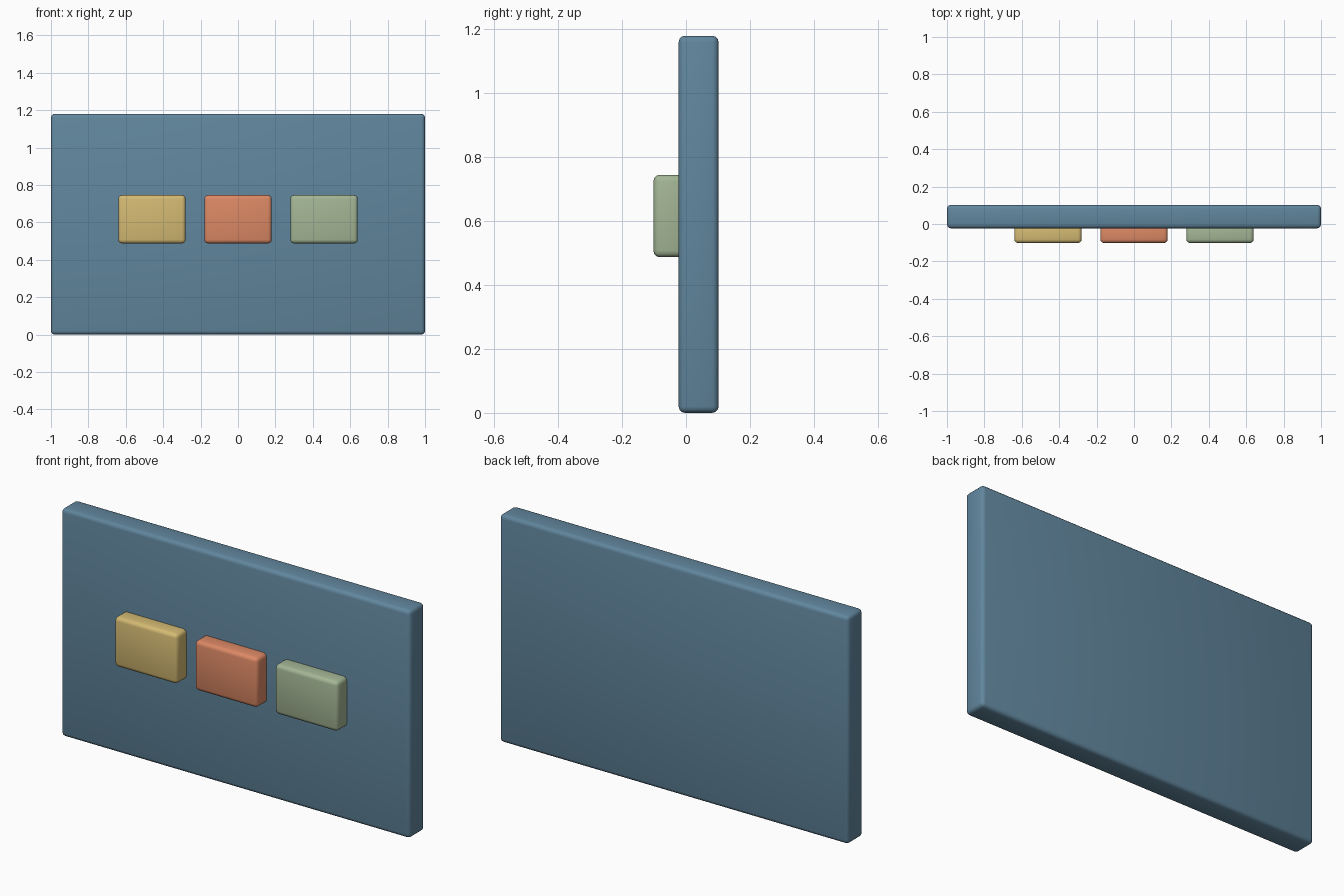
import bpy

if "Cube" in bpy.data.objects:
    bpy.data.objects.remove(bpy.data.objects["Cube"])


def material(name, color):
    mat = bpy.data.materials.new(name)
    mat.diffuse_color = (*color, 1)
    mat.use_nodes = True
    mat.node_tree.nodes["Principled BSDF"].inputs["Base Color"].default_value = mat.diffuse_color
    return mat


def rounded_box(name, low, high, bevel, mat):
    center = [(a + b) / 2 for a, b in zip(low, high)]
    bpy.ops.mesh.primitive_cube_add(size=1, location=center)
    ob = bpy.context.object
    ob.name = name
    ob.scale = [b - a for a, b in zip(low, high)]
    bpy.ops.object.transform_apply(location=False, rotation=False, scale=True)
    mod = ob.modifiers.new("rounded_edges", 'BEVEL')
    mod.width = bevel
    mod.segments = 3
    bpy.ops.object.modifier_apply(modifier=mod.name)
    bpy.ops.object.shade_smooth_by_angle()
    ob.data.materials.append(mat)
    return ob


# Upright panel
blue = material("blue", (0.12, 0.24, 0.34))
rounded_box("panel", (-1, -0.023, 0), (1, 0.102, 1.18), 0.02, blue)

# Row of three buttons set into the front face
buttons = [
    ("left_button", -0.46, (0.66, 0.49, 0.17)),
    ("middle_button", 0.0, (0.72, 0.25, 0.13)),
    ("right_button", 0.46, (0.37, 0.47, 0.30)),
]
for name, x, color in buttons:
    rounded_box(name, (x - 0.18, -0.102, 0.487), (x + 0.18, 0.0, 0.745),
                0.02, material(name + "_color", color))
